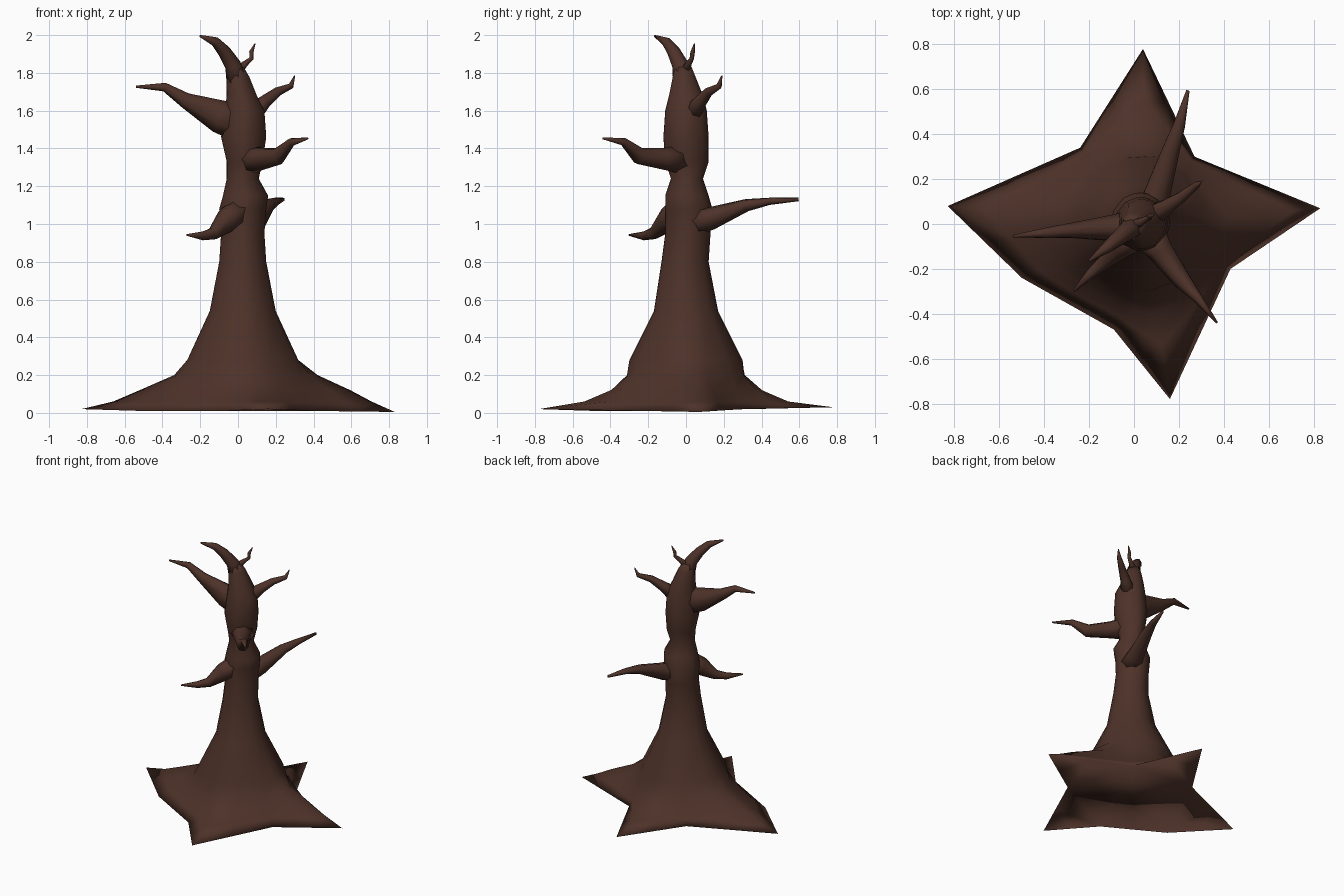
import bpy, bmesh, math
from mathutils import Vector

if "Cube" in bpy.data.objects:
    bpy.data.objects.remove(bpy.data.objects["Cube"])

bark = bpy.data.materials.new("dark_brown_bark")
bark.diffuse_color = (0.075, 0.032, 0.022, 1)
bark.use_nodes = True
bark.node_tree.nodes["Principled BSDF"].inputs["Base Color"].default_value = bark.diffuse_color


def loft(name, rings):
    """Skin a list of equal-length point rings and cap both ends."""
    bm = bmesh.new()
    rows = [[bm.verts.new(p) for p in ring] for ring in rings]
    n = len(rows[0])
    for a, b in zip(rows, rows[1:]):
        for i in range(n):
            j = (i + 1) % n
            bm.faces.new((a[i], a[j], b[j], b[i]))
    bm.faces.new(rows[0][::-1])
    bm.faces.new(rows[-1])
    bmesh.ops.triangulate(bm, faces=[f for f in bm.faces if len(f.verts) > 4])
    bmesh.ops.recalc_face_normals(bm, faces=bm.faces)
    for f in bm.faces:
        f.smooth = True
    mesh = bpy.data.meshes.new(name)
    bm.to_mesh(mesh)
    bm.free()
    mesh.materials.append(bark)
    obj = bpy.data.objects.new(name, mesh)
    bpy.context.collection.objects.link(obj)


def branch(name, path, sides=7):
    """Tapered tube along (x, y, z, radius, vertical stretch) points."""
    pts = [Vector(p[:3]) for p in path]
    rings = []
    for i, p in enumerate(path):
        t = (pts[min(i + 1, len(pts) - 1)] - pts[max(i - 1, 0)]).normalized()
        side = t.cross(Vector((0, 0, 1))).normalized()
        up = side.cross(t)
        ring = []
        for k in range(sides):
            a = math.tau * k / sides
            ring.append(pts[i] + side * (p[3] * math.cos(a)) + up * (p[3] * p[4] * math.sin(a)))
        rings.append(ring)
    loft(name, rings)


# Root outline: x, y, ground height, and how quickly the root sinks
star = [(.83, .07, .005, 1), (.27, .30, .02, 1), (.04, .78, .03, 2.5),
        (-.24, .34, .02, 1), (-.83, .08, .02, 1.3), (-.50, -.24, .01, 1.3),
        (-.09, -.47, .01, 1.5), (.16, -.78, .02, 2.5), (.43, -.20, .01, 1)]
outline = []
for a, b in zip(star, star[1:] + star[:1]):
    outline += [a, tuple((u + v) / 2 for u, v in zip(a, b))]
angles = [math.atan2(y, x) for x, y, z, p in outline]

# Spreading roots, from the ground up to the trunk
rings = [[(x, y, z) for x, y, z, p in outline]]
for z, k in ((.06, .76), (.12, .54), (.20, .2), (.28, 0)):
    ring = []
    for (x, y, z0, p), a in zip(outline, angles):
        f = k ** p if k else 0
        cx, cy = .025 + .295 * math.cos(a), .30 * math.sin(a)
        ring.append((cx + (x - cx) * f, cy + (y - cy) * f, z))
    rings.append(ring)

# Trunk: height, x range, y range
for z, x0, x1, y0, y1 in (
        (.54, -.15, .20, -.17, .17), (.80, -.10, .15, -.13, .12),
        (.95, -.09, .14, -.11, .13), (1.08, -.10, .15, -.11, .14),
        (1.15, -.08, .16, -.11, .12), (1.24, -.06, .11, -.08, .09),
        (1.33, -.06, .13, -.11, .12), (1.46, -.09, .15, -.12, .12),
        (1.60, -.07, .14, -.11, .11), (1.68, -.06, .10, -.09, .09),
        (1.78, -.06, .06, -.07, .05), (1.83, -.05, .03, -.06, .03)):
    rings.append([((x0 + x1) / 2 + (x1 - x0) / 2 * math.cos(a),
                   (y0 + y1) / 2 + (y1 - y0) / 2 * math.sin(a), z) for a in angles])
loft("trunk_and_roots", rings)

# Bent tree top and its small twig
branch("top_horn", [(.0, -.01, 1.74, .06, 1), (-.025, -.03, 1.84, .045, 1),
                    (-.07, -.065, 1.91, .036, 1), (-.12, -.105, 1.965, .026, 1),
                    (-.20, -.165, 1.995, .006, 1)])
branch("top_twig", [(-.01, -.01, 1.80, .03, 1), (.04, .015, 1.85, .016, 1),
                    (.07, .03, 1.875, .012, 1), (.07, .035, 1.91, .012, 1),
                    (.09, .045, 1.955, .003, 1)])

# Side branches
branch("upper_left_branch", [(.02, -.01, 1.53, .08, 1.3), (-.10, -.02, 1.57, .06, 1.5),
                             (-.28, -.03, 1.655, .035, 1.2), (-.39, -.04, 1.725, .024, 1),
                             (-.54, -.055, 1.727, .006, 1)])
branch("upper_right_branch", [(.06, .02, 1.57, .06, 1), (.14, .075, 1.645, .036, 1),
                              (.21, .12, 1.70, .025, 1), (.28, .175, 1.73, .016, 1),
                              (.30, .19, 1.785, .003, 1)])
branch("middle_right_branch", [(.05, -.02, 1.34, .09, .9), (.12, -.12, 1.345, .06, 1),
                               (.215, -.25, 1.36, .042, 1.1), (.285, -.33, 1.435, .022, 1),
                               (.37, -.44, 1.453, .005, 1)])
branch("lower_left_branch", [(.03, -.02, 1.07, .09, 1), (-.06, -.10, 1.02, .06, 1.1),
                             (-.13, -.17, .95, .034, 1), (-.19, -.22, .937, .024, 1),
                             (-.27, -.30, .942, .005, 1)])
branch("back_branch", [(.06, .02, 1.01, .08, 1), (.10, .13, 1.03, .062, 1),
                       (.16, .32, 1.10, .042, .8), (.20, .44, 1.12, .028, .7),
                       (.24, .595, 1.13, .008, 1.2)])
